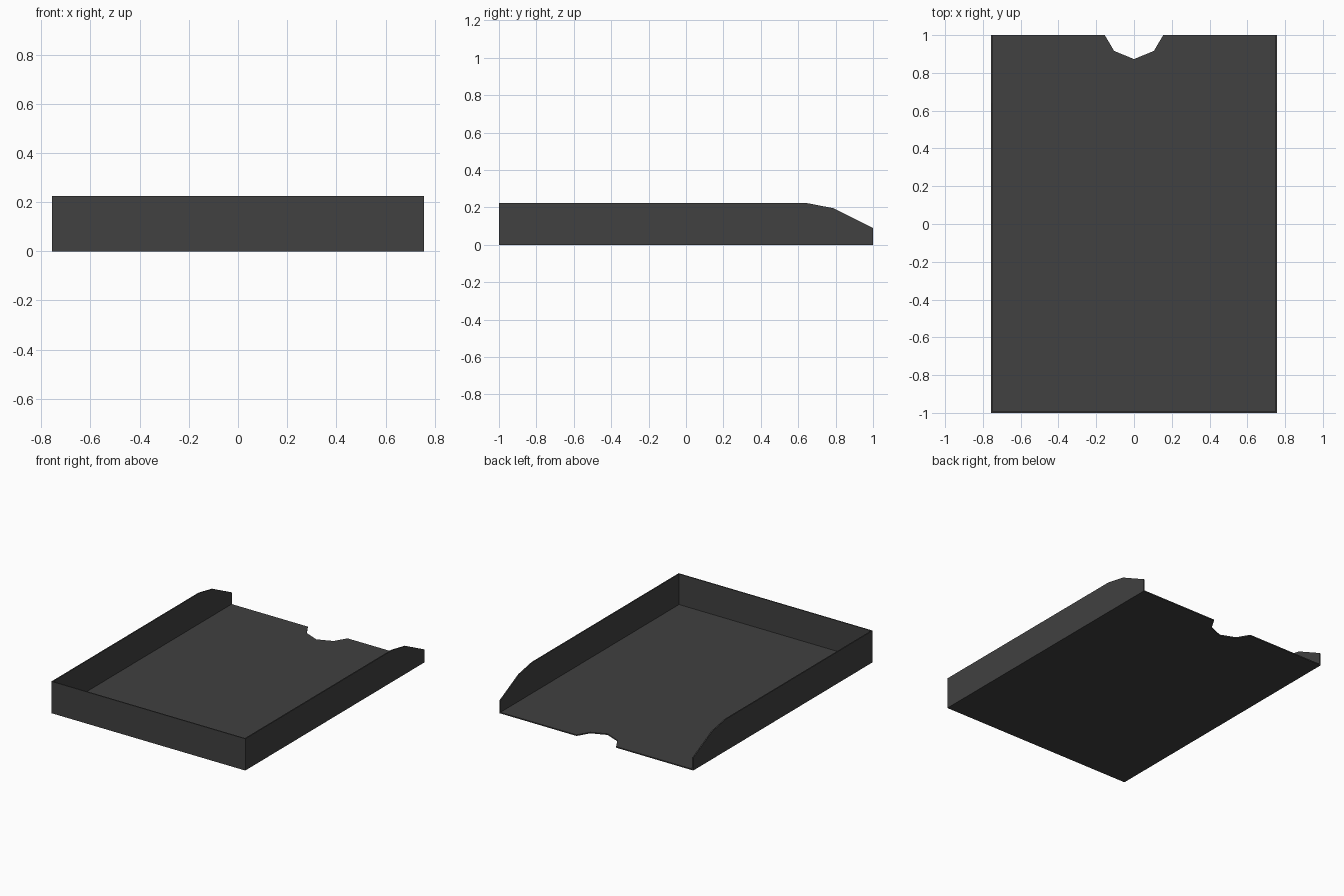
import bpy, bmesh
from mathutils import Vector

if "Cube" in bpy.data.objects:
    bpy.data.objects.remove(bpy.data.objects["Cube"])

W, L, H, T = 0.757, 1.0, 0.224, 0.008   # half width, half length, height, sheet thickness

plastic = bpy.data.materials.new("dark grey plastic")
plastic.diffuse_color = (0.052, 0.052, 0.052, 1)
plastic.use_nodes = True
plastic.node_tree.nodes["Principled BSDF"].inputs["Base Color"].default_value = plastic.diffuse_color


def sheet(name, outline, offset):
    """Flat outline extruded along the offset vector."""
    bm = bmesh.new()
    face = bm.faces.new([bm.verts.new(p) for p in outline])
    ext = bmesh.ops.extrude_face_region(bm, geom=[face], use_keep_orig=True)
    verts = [g for g in ext["geom"] if isinstance(g, bmesh.types.BMVert)]
    bmesh.ops.translate(bm, verts=verts, vec=Vector(offset))
    bmesh.ops.recalc_face_normals(bm, faces=bm.faces)
    mesh = bpy.data.meshes.new(name)
    bm.to_mesh(mesh)
    bm.free()
    mesh.materials.append(plastic)
    obj = bpy.data.objects.new(name, mesh)
    bpy.context.collection.objects.link(obj)
    return obj


# Floor with a finger notch in the open end
inner = W - T
notch = [(0.155, L), (0.105, 0.916), (0, 0.873), (-0.105, 0.916), (-0.155, L)]
floor = [(-inner, -L + T), (inner, -L + T), (inner, L)] + notch + [(-inner, L)]
sheet("tray_floor", [(x, y, 0) for x, y in floor], (0, 0, T))

# Side walls, sloping down at the open end
profile = [(-L, 0), (L, 0), (L, 0.09), (0.79, 0.195), (0.64, H), (-L, H)]
for name, s in (("left_wall", -1), ("right_wall", 1)):
    sheet(name, [(s * W, y, z) for y, z in profile], (-s * T, 0, 0))

# Closed end wall
sheet("end_wall", [(-inner, -L, 0), (inner, -L, 0), (inner, -L, H), (-inner, -L, H)], (0, T, 0))
